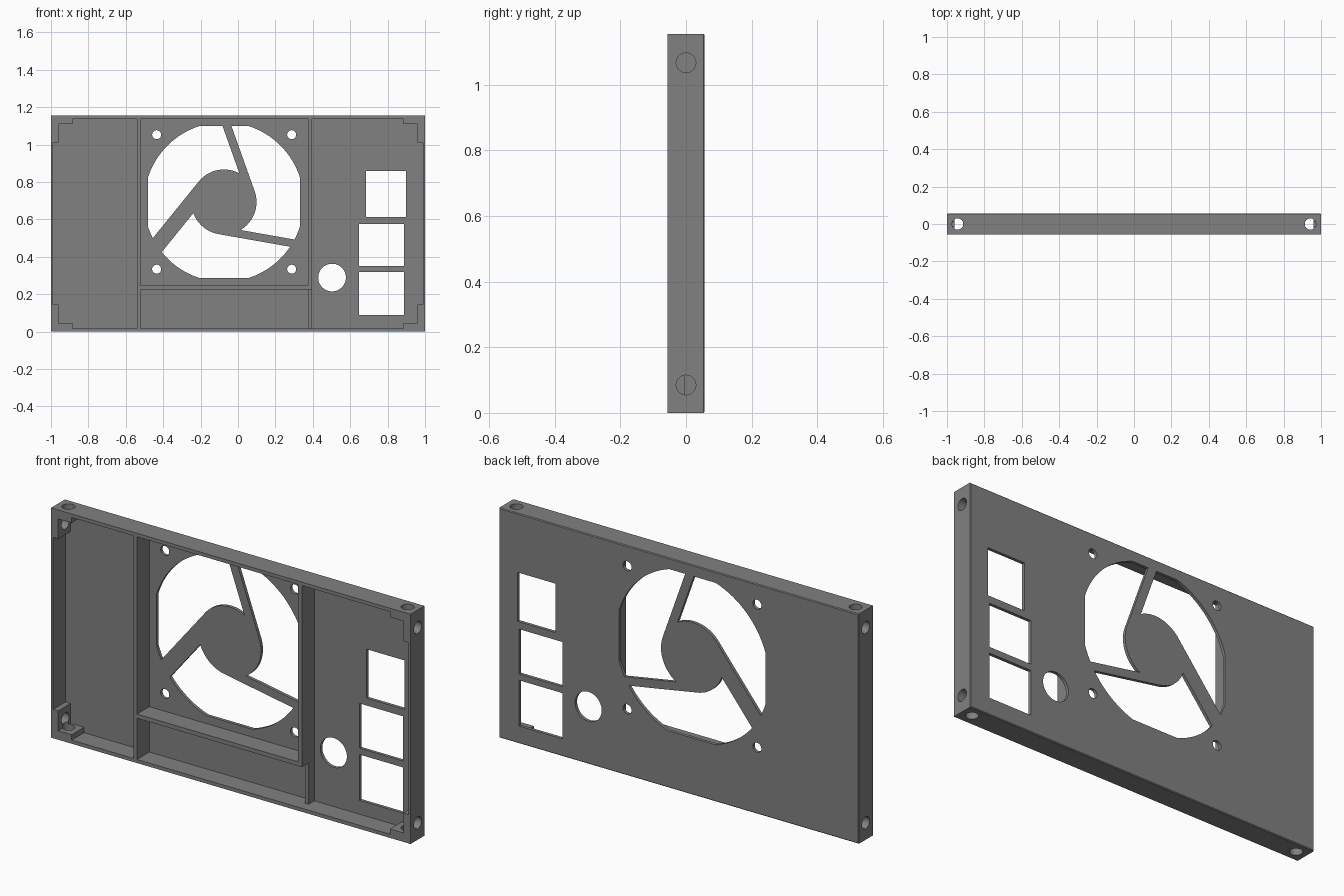
import bpy, bmesh, math
from mathutils import Vector

if "Cube" in bpy.data.objects:
    bpy.data.objects.remove(bpy.data.objects["Cube"])

FRONT, BACK, HEIGHT = -0.057, 0.057, 1.155
FLOOR = 0.041                      # inner face of the back plate
FAN = Vector((-0.075, 0.693))      # fan centre (x, z)
HUB_R = 0.174


def prism(name, pts, y0, y1):
    """Extrude an x-z outline from y0 to y1."""
    bm = bmesh.new()
    face = bm.faces.new([bm.verts.new((x, y0, z)) for x, z in pts])
    ext = bmesh.ops.extrude_face_region(bm, geom=[face])
    bmesh.ops.translate(bm, vec=(0, y1 - y0, 0),
                        verts=[v for v in ext["geom"] if isinstance(v, bmesh.types.BMVert)])
    bmesh.ops.recalc_face_normals(bm, faces=bm.faces)
    me = bpy.data.meshes.new(name)
    bm.to_mesh(me)
    bm.free()
    ob = bpy.data.objects.new(name, me)
    bpy.context.collection.objects.link(ob)
    return ob


def rect(x0, z0, x1, z1):
    return [(x0, z0), (x1, z0), (x1, z1), (x0, z1)]


def circle(cx, cz, r, n=48):
    return [(cx + r * math.cos(2 * math.pi * i / n),
             cz + r * math.sin(2 * math.pi * i / n)) for i in range(n)]


def rod(loc, rot, r, depth):
    bpy.ops.mesh.primitive_cylinder_add(vertices=32, radius=r, depth=depth,
                                        location=loc, rotation=rot)
    return bpy.context.object


def cut(target, cutter):
    """Subtract the cutter and delete it."""
    mod = target.modifiers.new("cut", 'BOOLEAN')
    mod.operation, mod.solver, mod.object = 'DIFFERENCE', 'EXACT', cutter
    bpy.context.view_layer.objects.active = target
    bpy.ops.object.modifier_apply(modifier=mod.name)
    bpy.data.objects.remove(cutter)


# Solid case block with a fine chamfer round the back
case = prism("fan_panel", rect(-1, 0, 1, HEIGHT), FRONT, BACK)
bm = bmesh.new()
bm.from_mesh(case.data)
rim = [e for e in bm.edges if all(v.co.y > 0 for v in e.verts)]
bmesh.ops.bevel(bm, geom=rim, offset=0.004, segments=1, affect='EDGES')
bm.to_mesh(case.data)
bm.free()

# Side bays, leaving stepped screw bosses in the corners
LO, HI = 0.018, 1.137


def side_bay(s, inner):
    pts = [(inner, LO), (0.885, LO), (0.885, 0.045), (0.96, 0.045), (0.96, 0.145),
           (0.988, 0.145), (0.988, 1.01), (0.96, 1.01), (0.96, 1.11), (0.885, 1.11),
           (0.885, HI), (inner, HI)]
    return [(s * x, z) for x, z in pts]


for pts in (side_bay(-1, 0.54), side_bay(1, 0.396),
            rect(-0.522, 0.246, 0.375, HI),      # fan bay
            rect(-0.522, LO, 0.375, 0.225)):     # lower bay
    cut(case, prism("bay", pts, FRONT - 0.1, FLOOR))

# Lowered stretch of the right divider
cut(case, prism("notch", rect(0.37, LO, 0.40, 0.225), FRONT - 0.1, -0.005))

# Fan opening: circle with four flats, minus hub and three tangent arms
half, big = 0.407, 0.427
a = math.acos(half / big)
outline = []
for q in range(4):
    start = q * math.pi / 2 + a
    span = math.pi / 2 - 2 * a
    outline += [(FAN.x + big * math.cos(start + span * i / 16),
                 FAN.y + big * math.sin(start + span * i / 16)) for i in range(17)]
opening = prism("opening", outline, 0.03, 0.10)
cut(opening, prism("hub", circle(*FAN, HUB_R, 96), 0.0, 0.13))
for deg, width in ((109.6, 0.045), (231, 0.084), (-10, 0.042)):
    t = math.radians(deg)
    d = Vector((math.cos(t), math.sin(t)))
    n = Vector((d.y, -d.x))
    arm = [FAN + d * u + n * v for u, v in
           ((0, HUB_R - width), (0.5, HUB_R - width), (0.5, HUB_R), (0, HUB_R))]
    cut(opening, prism("arm", arm, -0.01, 0.14))
cut(case, opening)

# Fan screw holes, round port and rectangular ports
ports = [circle(x, z, 0.024, 32) for x in (-0.435, 0.287) for z in (0.334, 1.053)]
ports += [circle(0.503, 0.289, 0.074),
          rect(0.685, 0.612, 0.897, 0.858),
          rect(0.648, 0.350, 0.888, 0.575),
          rect(0.648, 0.088, 0.888, 0.318)]
for pts in ports:
    cut(case, prism("port", pts, 0.03, 0.10))

# Screw holes through the rim at each corner
for s in (-1, 1):
    for z in (0.085, 1.067):
        cut(case, rod((s, 0, z), (0, math.pi / 2, 0), 0.03, 0.12))
    for z in (0, HEIGHT):
        cut(case, rod((s * 0.943, 0, z), (0, 0, 0), 0.03, 0.12))

# Single grey finish
grey = bpy.data.materials.new("grey")
grey.diffuse_color = (0.22, 0.22, 0.22, 1)
grey.use_nodes = True
grey.node_tree.nodes["Principled BSDF"].inputs["Base Color"].default_value = grey.diffuse_color
case.data.materials.clear()
case.data.materials.append(grey)
for p in case.data.polygons:
    p.material_index = 0
bpy.ops.object.select_all(action='DESELECT')
case.select_set(True)
bpy.context.view_layer.objects.active = case
bpy.ops.object.shade_smooth_by_angle(angle=math.radians(25))
